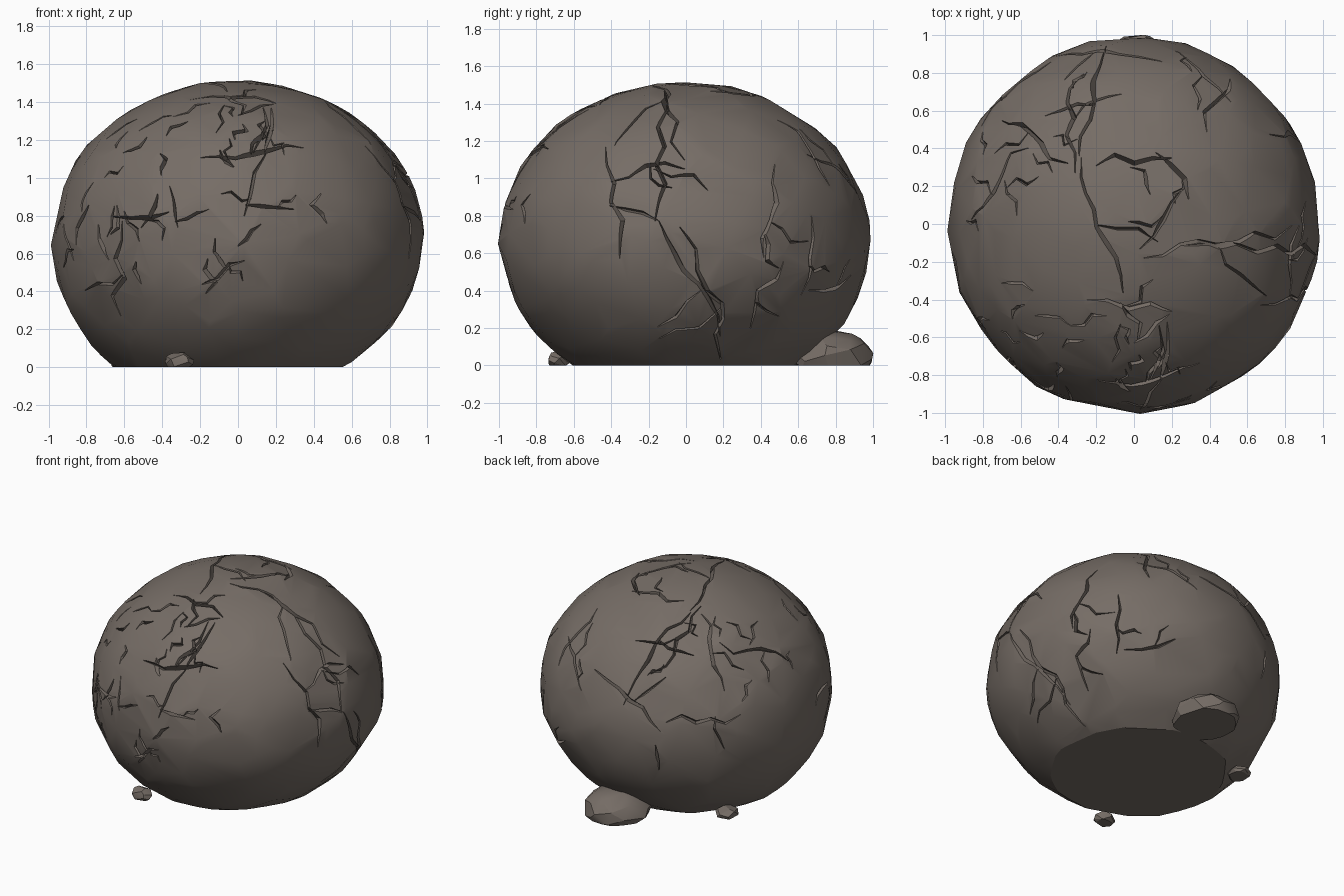
import bpy
import bmesh
import math
import random
from mathutils import Vector
from mathutils.bvhtree import BVHTree

rng = random.Random(11)
if "Cube" in bpy.data.objects:
    bpy.data.objects.remove(bpy.data.objects["Cube"])


def flat_material(name, colour):
    mat = bpy.data.materials.new(name)
    mat.use_nodes = True
    mat.diffuse_color = colour
    mat.node_tree.nodes["Principled BSDF"].inputs["Base Color"].default_value = colour
    return mat


stone = flat_material("brown grey stone", (0.18, 0.152, 0.132, 1))


def add_object(name, bm):
    mesh = bpy.data.meshes.new(name)
    bm.to_mesh(mesh)
    bm.free()
    mesh.materials.append(stone)
    obj = bpy.data.objects.new(name, mesh)
    bpy.context.collection.objects.link(obj)
    return obj


def shade(obj, degrees):
    bpy.ops.object.select_all(action="DESELECT")
    obj.select_set(True)
    bpy.context.view_layer.objects.active = obj
    bpy.ops.object.shade_smooth_by_angle(angle=math.radians(degrees))


def rock_mesh(centre, radii, count, spread, relief):
    """Irregular faceted stone: hull of scattered points, cut flat at the ground."""
    bm = bmesh.new()
    golden = math.pi * (3 - math.sqrt(5))
    for i in range(count):
        height = 1 - 2 * (i + 0.5) / count
        ring = math.sqrt(1 - height * height)
        turn = golden * i + rng.uniform(-spread, spread)
        size = 1 + rng.uniform(-relief, relief)
        direction = (ring * math.cos(turn), ring * math.sin(turn), height)
        bm.verts.new([c + d * r * size for c, d, r in zip(centre, direction, radii)])
    hull = bmesh.ops.convex_hull(bm, input=bm.verts)
    loose = set(hull["geom_interior"]) | set(hull["geom_unused"])
    bmesh.ops.delete(bm, geom=[g for g in loose if isinstance(g, bmesh.types.BMVert)], context="VERTS")
    cut = bmesh.ops.bisect_plane(bm, geom=bm.verts[:] + bm.edges[:] + bm.faces[:],
                                 plane_co=(0, 0, 0), plane_no=(0, 0, 1), clear_inner=True)
    rim = [g for g in cut["geom_cut"] if isinstance(g, bmesh.types.BMEdge)]
    bmesh.ops.contextual_create(bm, geom=rim)
    bmesh.ops.recalc_face_normals(bm, faces=bm.faces)
    return bm


# Boulder body, leaning a little to the right at the foot
core = Vector((0, -0.005, 0.67))
body = rock_mesh(core, (0.985, 0.995, 0.845), 420, 0.25, 0.008)
for v in body.verts:
    v.co.x -= 0.04 * max(0, 0.5 - v.co.z) / 0.5
surface = BVHTree.FromBMesh(body)
boulder = add_object("boulder", body)


def caster(azimuth, elevation):
    """Return a function that drops 2D points on the boulder from one side."""
    a, e = math.radians(azimuth), math.radians(elevation)
    out = Vector((math.sin(a) * math.cos(e), -math.cos(a) * math.cos(e), math.sin(e)))
    right = Vector((math.cos(a), math.sin(a), 0))
    up = out.cross(right)
    return lambda p: surface.ray_cast(core + right * p.x + up * p.y + out * 4, -out)[0]


def wander(start, heading, length):
    """Jagged path that zigzags around a straight heading."""
    angle = math.radians(heading)
    along = Vector((math.cos(angle), math.sin(angle)))
    across = Vector((-along.y, along.x))
    steps = max(3, round(length / 0.1))
    return [Vector(start) + along * (length * i / steps) + across * rng.uniform(-0.035, 0.035)
            for i in range(steps + 1)]


def add_wedge(bm, path, width, depth):
    """Tapered V-shaped strip with one steep wall and one slanted wall."""
    lean = rng.choice((-1, 1)) * 0.8
    last = len(path) - 1
    rings = []
    for i, p in enumerate(path):
        ahead = path[min(i + 1, last)] - path[max(i - 1, 0)]
        normal = (p - core).normalized()
        side = normal.cross(ahead).normalized()
        taper = 0.3 + 0.7 * math.sin(math.pi * i / last)
        w = width * taper * rng.uniform(0.7, 1.3)
        lip = p + normal * 0.04
        rings.append([bm.verts.new(v) for v in (
            lip + side * w * 1.6, lip - side * w * 1.6, p - normal * depth * taper + side * w * lean)])
    for r, s in zip(rings, rings[1:]):
        for k in range(3):
            j = (k + 1) % 3
            bm.faces.new((r[k], r[j], s[j], s[k]))
    bm.faces.new(rings[0][::-1])
    bm.faces.new(rings[-1])


def crack(cast, start, heading, length, width, depth):
    """Carve one crack and return its flat path so that it can fork."""
    path = wander(start, heading, length)
    landed = [p for p in map(cast, path) if p]
    if len(landed) > 2:
        add_wedge(wedges, landed, width, depth)
    return path


def crack_group(azimuth, elevation, cracks):
    """Long cracks on one side: start across, start up, heading, length; each forks once."""
    cast = caster(azimuth, elevation)
    for x, y, heading, length in cracks:
        path = crack(cast, (x, y), heading, length, 0.013, 0.05)
        turn = rng.choice((-1, 1)) * rng.uniform(50, 75)
        crack(cast, path[len(path) // 2], heading + turn, length * 0.45, 0.011, 0.04)


# Long cracks: front, left flank, crown, back and the low rear quarter
wedges = bmesh.new()
crack_group(0, 0, [(-.2, .45, 5, .55), (.16, .7, -95, .25), (.17, .45, -115, .35), (.05, .22, -20, .25),
                   (-.66, .1, 10, .3), (-.6, .1, -95, .5), (-.2, -.2, 15, .25)])
crack_group(90, 0, [(-.1, .8, -95, .7), (-.15, .1, -60, .7), (-.4, .5, -85, .6),
                    (-.4, .33, 10, .4), (.5, .65, -50, .45), (.5, .4, -100, .5), (.5, -.1, -115, .4)])
crack_group(0, 90, [(-.16, .95, -103, .6), (-.3, .35, -70, .75), (-.2, .33, 5, .4), (.14, .4, -55, .3),
                    (.26, .2, -125, .4), (.05, -.15, 8, .8), (.2, .9, -35, .4), (-.25, -.43, 0, .45)])
crack_group(225, 30, [(.03, .45, -130, .6), (.05, .4, -85, .55), (.1, .15, -10, .5),
                      (-.7, .1, -50, .6), (-.3, -.3, -5, .5)])
crack_group(135, -30, [(-.7, .4, -58, .8), (0, .6, -90, .4), (.02, .2, 10, .35)])

# Short chips, thickest over the front right flank
for i in range(44):
    azimuth = rng.uniform(-75, 10) if i % 3 else rng.uniform(0, 360)
    cast = caster(azimuth, rng.uniform(-20, 50))
    crack(cast, (0, 0), rng.uniform(20, 120), rng.uniform(0.12, 0.24), rng.uniform(0.01, 0.02), 0.035)
bmesh.ops.recalc_face_normals(wedges, faces=wedges.faces)
cutter = add_object("crack_cutter", wedges)
cutter.hide_render = True

# Carve the cracks, then drop the helper
carve = boulder.modifiers.new("cracks", "BOOLEAN")
carve.operation = "DIFFERENCE"
carve.solver = "EXACT"
carve.use_self = True
carve.object = cutter
bpy.context.view_layer.objects.active = boulder
bpy.ops.object.modifier_apply(modifier=carve.name)
bpy.data.objects.remove(cutter)
shade(boulder, 20)

# Loose stones lying around the foot
for name, centre, radii, count in (
        ("large_loose_stone", (0.02, 0.77, 0.05), (0.23, 0.235, 0.14), 44),
        ("front_pebble", (-0.31, -0.68, 0.03), (0.08, 0.07, 0.05), 20),
        ("side_pebble", (-0.6, 0.38, 0.02), (0.08, 0.09, 0.045), 20)):
    shade(add_object(name, rock_mesh(centre, radii, count, 0.4, 0.03)), 25)
